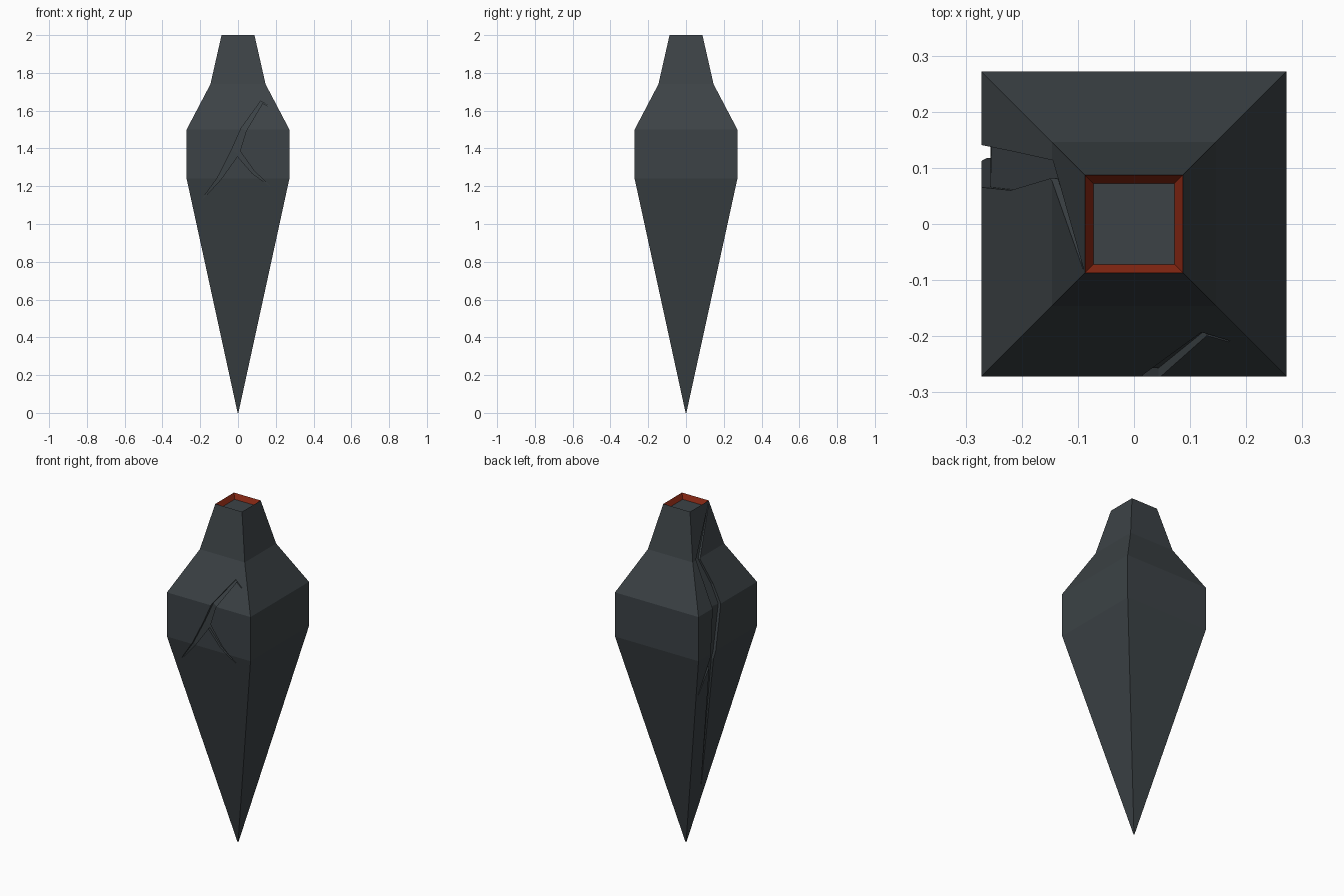
import bpy, bmesh
from mathutils import Vector

if "Cube" in bpy.data.objects:
    bpy.data.objects.remove(bpy.data.objects["Cube"])

# half-width of the square section at each height
PROFILE = [(0.0, 0.002), (1.24, 0.272), (1.5, 0.272), (1.74, 0.146), (2.0, 0.087)]


def half_width(z):
    for (z0, r0), (z1, r1) in zip(PROFILE, PROFILE[1:]):
        if z <= z1:
            return r0 + (r1 - r0) * (z - z0) / (z1 - z0)
    return PROFILE[-1][1]


def material(name, rgb):
    m = bpy.data.materials.new(name)
    m.diffuse_color = (*rgb, 1)
    m.use_nodes = True
    m.node_tree.nodes["Principled BSDF"].inputs["Base Color"].default_value = m.diffuse_color
    return m


def make_object(name, bm):
    bmesh.ops.recalc_face_normals(bm, faces=bm.faces)
    me = bpy.data.meshes.new(name)
    bm.to_mesh(me)
    bm.free()
    ob = bpy.data.objects.new(name, me)
    bpy.context.collection.objects.link(ob)
    return ob


def skin(rings):
    """Closed tube through four-point rings."""
    bm = bmesh.new()
    vs = [[bm.verts.new(p) for p in ring] for ring in rings]
    for a, b in zip(vs, vs[1:]):
        for i in range(4):
            j = (i + 1) % 4
            bm.faces.new((a[i], a[j], b[j], b[i]))
    bm.faces.new(vs[0])
    bm.faces.new(vs[-1])
    return bm


def square(r, z):
    return [(-r, -r, z), (r, -r, z), (r, r, z), (-r, r, z)]


stone = material("dark stone", (0.045, 0.055, 0.061))
ember = material("ember red", (0.26, 0.022, 0.007))

# body: square spindle with a shallow tray in the top
body = make_object("spindle_body", skin(
    [square(r, z) for z, r in PROFILE] + [square(0.072, 1.97)]))
body.data.materials.append(stone)
body.data.materials.append(ember)
for f in body.data.polygons:
    c = f.center
    if c.z > 1.975 and f.normal.x * c.x + f.normal.y * c.y < 0:
        f.material_index = 1


def crack(name, path, place):
    """Cut a groove along (across, height, width, depth) points on one side."""
    pts = [path[0]]
    for a, b in zip(path, path[1:]):
        cuts = [(z - a[1]) / (b[1] - a[1]) for z, _ in PROFILE[1:4]
                if min(a[1], b[1]) + 1e-4 < z < max(a[1], b[1]) - 1e-4]
        for t in sorted(cuts):
            pts.append(tuple(p + (q - p) * t for p, q in zip(a, b)))
        pts.append(b)
    rings = []
    for i, (u, z, w, d) in enumerate(pts):
        a, b = pts[max(i - 1, 0)], pts[min(i + 1, len(pts) - 1)]
        t = Vector((b[0] - a[0], b[1] - a[1])).normalized()
        n = Vector((-t.y, t.x)) * w / 2
        ring = []
        for s, out in ((1, 0.03), (-1, 0.03), (-1, -d), (1, -d)):
            uu, zz = u + s * n.x, z + s * n.y
            ring.append(place(uu, half_width(zz) + out, zz))
        rings.append(ring)
    cutter = make_object(name, skin(rings))
    cutter.hide_render = True
    mod = body.modifiers.new(name, 'BOOLEAN')
    mod.operation, mod.solver, mod.object = 'DIFFERENCE', 'EXACT', cutter
    bpy.context.view_layer.objects.active = body
    bpy.ops.object.modifier_apply(modifier=name)
    bpy.data.objects.remove(cutter)


def front(u, r, z):
    return (u, -r, z)


def left(u, r, z):
    return (-r, u, z)


# forked crack on the front
crack("front_crack", [(0.17, 1.62, 0.004, 0.006), (0.125, 1.645, 0.015, 0.012),
                      (0.03, 1.5, 0.03, 0.015), (-0.015, 1.38, 0.045, 0.015),
                      (-0.10, 1.24, 0.02, 0.014), (-0.19, 1.13, 0.003, 0.006)], front)
crack("front_branch", [(-0.012, 1.392, 0.03, 0.0145), (0.08, 1.275, 0.016, 0.012),
                       (0.17, 1.2, 0.003, 0.006)], front)
# long crack down the left side
crack("left_crack", [(-0.08, 1.985, 0.003, 0.004), (0.097, 1.74, 0.035, 0.014),
                     (0.095, 1.6, 0.07, 0.016), (0.103, 1.5, 0.075, 0.016),
                     (0.135, 1.24, 0.045, 0.016), (0.135, 1.19, 0.035, 0.015),
                     (-0.03, 0.35, 0.003, 0.005)], left)
crack("left_branch", [(0.136, 1.22, 0.03, 0.0145), (0.2, 1.0, 0.003, 0.006)], left)
